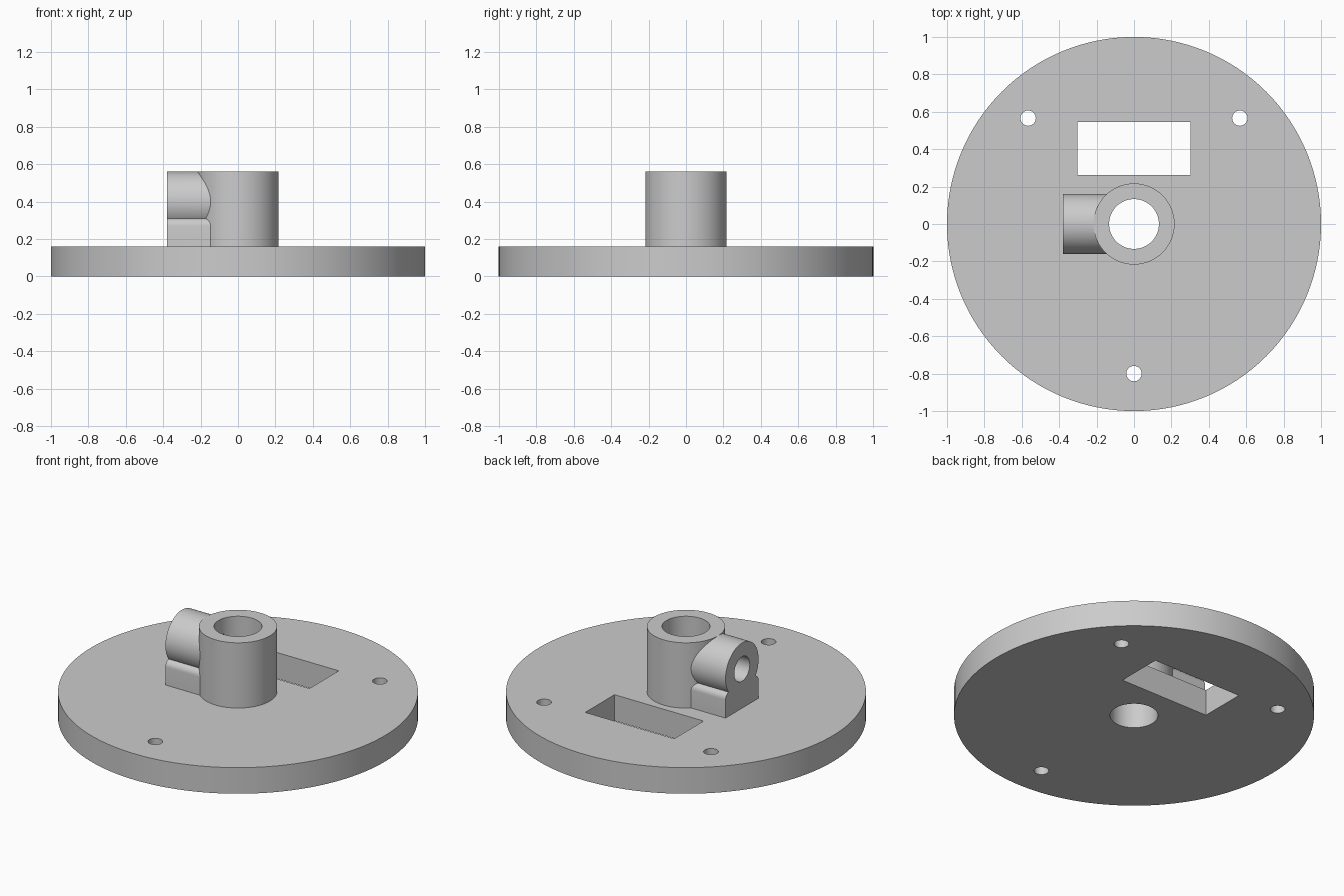
import bpy, bmesh
from math import radians, cos, sin, pi
from mathutils import Matrix

cube = bpy.data.objects.get("Cube")
if cube:
    bpy.data.objects.remove(cube, do_unlink=True)

grey = bpy.data.materials.new("light grey")
grey.use_nodes = True
grey.diffuse_color = (0.6, 0.6, 0.6, 1)
grey.node_tree.nodes["Principled BSDF"].inputs["Base Color"].default_value = (0.6, 0.6, 0.6, 1)

PLATE_TOP, HUB_TOP, BORE = 0.16, 0.56, 0.133


def finish(bm, name):
    bmesh.ops.recalc_face_normals(bm, faces=bm.faces)
    mesh = bpy.data.meshes.new(name)
    bm.to_mesh(mesh)
    bm.free()
    mesh.materials.append(grey)
    obj = bpy.data.objects.new(name, mesh)
    bpy.context.collection.objects.link(obj)
    return obj


def cylinder(name, radius, low, high, x=0, y=0, sides=64):
    bm = bmesh.new()
    bmesh.ops.create_cone(bm, cap_ends=True, segments=sides, radius1=radius, radius2=radius,
                          depth=high - low, matrix=Matrix.Translation((x, y, (low + high) / 2)))
    return finish(bm, name)


def combine(target, other, operation):
    mod = target.modifiers.new(operation, 'BOOLEAN')
    mod.operation, mod.solver, mod.object = operation, 'EXACT', other
    bpy.context.view_layer.objects.active = target
    bpy.ops.object.modifier_apply(modifier=mod.name)
    bpy.data.objects.remove(other, do_unlink=True)


def arc(cy, cz, radius, start, end, steps):
    angles = [radians(start + (end - start) * i / steps) for i in range(steps + 1)]
    return [(cy + radius * cos(a), cz + radius * sin(a)) for a in angles]


# Round base plate with central hub
base = cylinder("base_plate", 1, 0, PLATE_TOP, sides=128)
combine(base, cylinder("hub", 0.217, 0.05, HUB_TOP), 'UNION')

# Clamp boss: a round barrel on a block with rounded shoulders, extruded along x
outline = [(-0.16, 0.1), (0.16, 0.1)]
outline += arc(0.12, 0.27, 0.04, 0, 75, 6)
outline += arc(0, 0.4, 0.16, -34.8, 214.8, 48)
outline += arc(-0.12, 0.27, 0.04, 105, 180, 6)
bm = bmesh.new()
face = bm.faces.new([bm.verts.new((-0.38, y, z)) for y, z in outline])
side = bmesh.ops.extrude_face_region(bm, geom=[face])["geom"]
bmesh.ops.translate(bm, vec=(0.28, 0, 0), verts=[v for v in side if isinstance(v, bmesh.types.BMVert)])
combine(base, finish(bm, "clamp_boss"), 'UNION')

# Central bore and three fixing holes
combine(base, cylinder("bore", BORE, -0.1, 0.8), 'DIFFERENCE')
for x, y in ((0.566, 0.566), (-0.566, 0.566), (0, -0.8)):
    combine(base, cylinder("fixing_hole", 0.041, -0.1, 0.4, x, y, 32), 'DIFFERENCE')

# Rectangular slot
bm = bmesh.new()
bmesh.ops.create_cube(bm, size=1, matrix=Matrix.Translation((0, 0.403, 0.1))
                      @ Matrix.Diagonal((0.604, 0.284, 0.6, 1)))
combine(base, finish(bm, "slot"), 'DIFFERENCE')

# Screw hole through the boss into the bore
bm = bmesh.new()
bmesh.ops.create_cone(bm, cap_ends=True, segments=40, radius1=0.075, radius2=0.075, depth=0.5,
                      matrix=Matrix.Translation((-0.25, 0, 0.4)) @ Matrix.Rotation(pi / 2, 4, 'Y'))
combine(base, finish(bm, "screw_hole"), 'DIFFERENCE')

# Smooth curved walls, keep edges sharp
base.name = "mounting_plate"
bpy.ops.object.select_all(action='DESELECT')
base.select_set(True)
bpy.context.view_layer.objects.active = base
bpy.ops.object.shade_smooth_by_angle(angle=radians(30))
